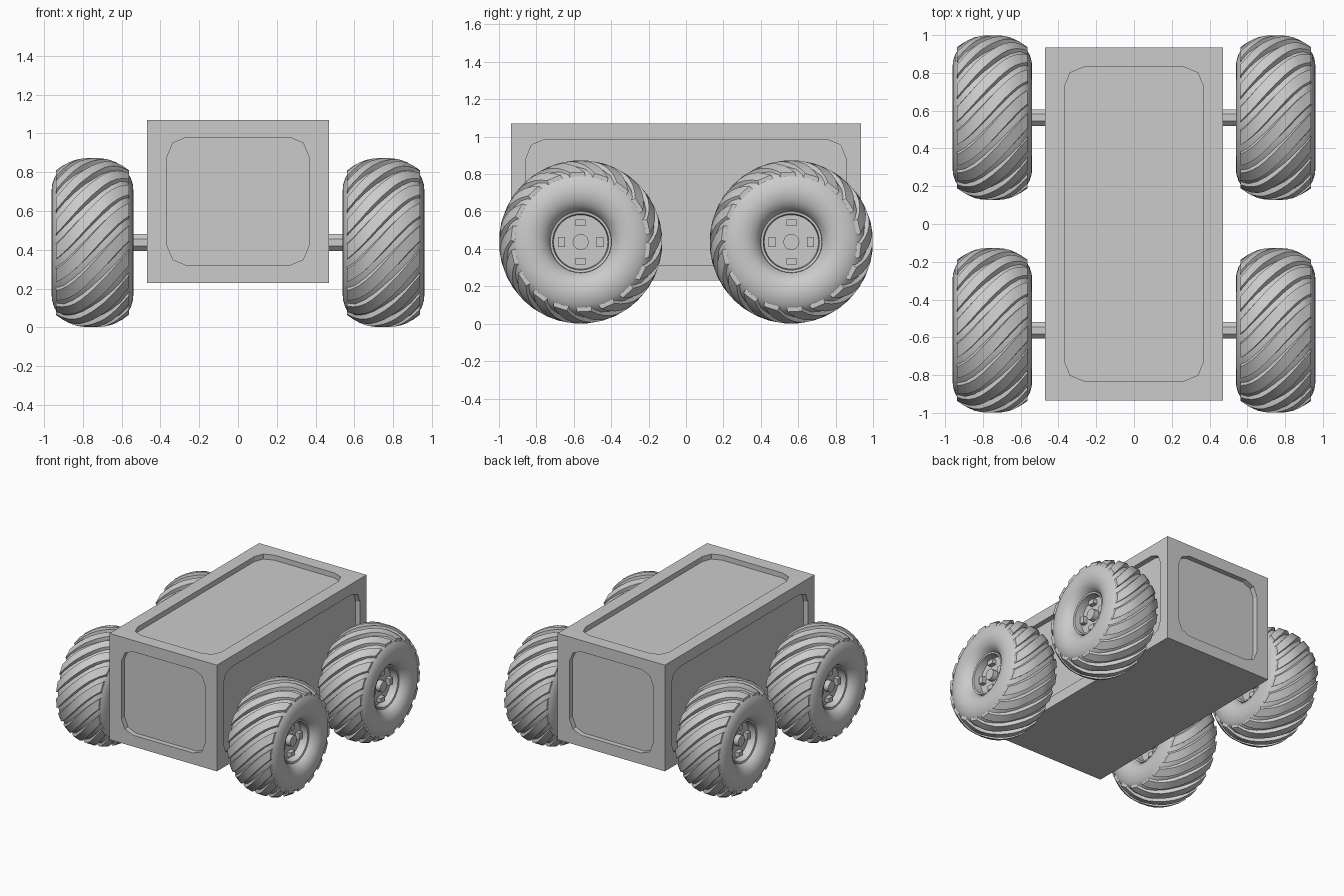
import bpy, bmesh
from math import pi, sin, cos, radians
from mathutils import Vector, Matrix

if "Cube" in bpy.data.objects:
    bpy.data.objects.remove(bpy.data.objects["Cube"])


def make_object(name, bm):
    bmesh.ops.recalc_face_normals(bm, faces=bm.faces)
    mesh = bpy.data.meshes.new(name)
    bm.to_mesh(mesh)
    bm.free()
    ob = bpy.data.objects.new(name, mesh)
    bpy.context.collection.objects.link(ob)
    return ob


# Body: box with a rounded recessed panel on every side but the bottom
HX, HY, HZ, CZ = 0.47, 0.935, 0.42, 0.65


def recessed_side(bm, n, u, v, hn, hu, hv, pu, pv, rad=0.1, depth=0.04):
    n, u, v = Vector(n), Vector(u), Vector(v)
    mid = Vector((0, 0, CZ)) + n * hn
    corners, rim, floor = [], [], []
    for k, (su, sv) in enumerate(((1, 1), (-1, 1), (-1, -1), (1, -1))):
        corners.append(bm.verts.new(mid + u * su * hu + v * sv * hv))
        for s in range(3):
            a = (k + s / 2) * pi / 2
            p = mid + u * (su * (pu - rad) + rad * cos(a)) + v * (sv * (pv - rad) + rad * sin(a))
            rim.append(bm.verts.new(p))
            floor.append(bm.verts.new(p - n * depth))
    for k in range(4):
        j = (k + 1) % 4
        bm.faces.new((corners[k], corners[j], rim[3 * j], rim[3 * k + 2]))
        bm.faces.new((corners[k], rim[3 * k + 2], rim[3 * k + 1], rim[3 * k]))
    for i in range(12):
        j = (i + 1) % 12
        bm.faces.new((rim[i], rim[j], floor[j], floor[i]))
    bm.faces.new(floor)


bm = bmesh.new()
X, Y, Z = (1, 0, 0), (0, 1, 0), (0, 0, 1)
for s in (1, -1):
    recessed_side(bm, (s, 0, 0), Y, Z, HX, HY, HZ, 0.855, 0.335)
    recessed_side(bm, (0, s, 0), X, Z, HY, HX, HZ, 0.365, 0.33)
recessed_side(bm, Z, X, Y, HZ, HX, HY, 0.367, 0.83)
bm.faces.new([bm.verts.new((x * HX, y * HY, CZ - HZ)) for x, y in ((1, 1), (-1, 1), (-1, -1), (1, -1))])
bmesh.ops.remove_doubles(bm, verts=bm.verts, dist=1e-4)
make_object("body", bm)

# Axles: eight-sided bars running through the body
R, WY, WX = 0.437, 0.563, 0.75
for name, y in (("front_axle", -WY), ("rear_axle", WY)):
    bm = bmesh.new()
    bmesh.ops.create_cone(bm, cap_ends=True, segments=8, radius1=0.048, radius2=0.048, depth=1.34,
                          matrix=Matrix.Translation((0, y, R)) @ Matrix.Rotation(pi / 2, 4, 'Y')
                          @ Matrix.Rotation(pi / 8, 4, 'Z'))
    make_object(name, bm)


# Wheel: revolved tyre and dished rim, wrapped by slanted lugs
def ring_point(x, r, a):
    return (x, r * cos(a), r * sin(a))


def interp(table, x):
    for (x0, r0), (x1, r1) in zip(table, table[1:]):
        if x <= x1 + 1e-6:
            return r0 + (r1 - r0) * (x - x0) / (x1 - x0)
    return table[-1][1]


bm = bmesh.new()
half = [(0.09, 0.002), (0.09, 0.145), (0.15, 0.15), (0.153, 0.163), (0.145, 0.165), (0.168, 0.178),
        (0.19, 0.2), (0.204, 0.23), (0.211, 0.265), (0.208, 0.3), (0.197, 0.335), (0.178, 0.365),
        (0.145, 0.388), (0.1, 0.402), (0.05, 0.408)]
profile = half + [(-x, r) for x, r in reversed(half)]
SEG = 54
rings = [[bm.verts.new(ring_point(x, r, 2 * pi * i / SEG)) for i in range(SEG)] for x, r in profile]
for a, b in zip(rings, rings[1:]):
    for i in range(SEG):
        j = (i + 1) % SEG
        bm.faces.new((a[i], a[j], b[j], b[i]))
bm.faces.new(rings[0])
bm.faces.new(rings[-1])

# Lugs: trapezoid ridges twisting across the tread
LUGS, TWIST, STEPS, EDGE = 18, 0.95, 12, 0.187
crown = [(0, R), (0.06, 0.434), (0.1, 0.424), (0.14, 0.406), (0.187, 0.374)]
base = [(0, 0.395), (0.1, 0.39), (0.145, 0.375), (0.187, 0.335)]
pitch = 2 * pi / LUGS
for k in range(LUGS):
    prev = None
    for s in range(STEPS + 1):
        x = EDGE * (2 * s / STEPS - 1)
        a = k * pitch - TWIST * x / (2 * EDGE)
        top, low = interp(crown, abs(x)), interp(base, abs(x))
        w, wb = pitch * 0.29, pitch * 0.38
        sec = [bm.verts.new(ring_point(x, r, a + d)) for r, d in
               ((low, -wb), (top, -w), (top, w), (low, wb))]
        if prev:
            for i in range(4):
                j = (i + 1) % 4
                bm.faces.new((prev[i], prev[j], sec[j], sec[i]))
        if s in (0, STEPS):
            bm.faces.new(sec)
        prev = sec

# Hub caps and four wheel nuts on each face
for s in (1, -1):
    bmesh.ops.create_cone(bm, cap_ends=True, segments=12, radius1=0.043, radius2=0.043, depth=0.05,
                          matrix=Matrix.Translation((s * 0.105, 0, 0)) @ Matrix.Rotation(pi / 2, 4, 'Y'))
    for k in range(4):
        bmesh.ops.create_cube(bm, size=1, matrix=Matrix.Rotation(k * pi / 2, 4, 'X')
                              @ Matrix.Translation((s * 0.1, 0.103, 0))
                              @ Matrix.Diagonal((0.05, 0.036, 0.054, 1)))

wheel = make_object("front_right_wheel", bm)
wheel.location = (WX, -WY, R)
bpy.context.view_layer.objects.active = wheel
wheel.select_set(True)
bpy.ops.object.shade_smooth_by_angle(angle=radians(35))

# Remaining wheels share the mesh; left ones are turned around
for name, sx, sy in (("rear_right_wheel", 1, 1), ("front_left_wheel", -1, -1), ("rear_left_wheel", -1, 1)):
    ob = bpy.data.objects.new(name, wheel.data)
    ob.location = (sx * WX, sy * WY, R)
    ob.rotation_euler.z = pi if sx < 0 else 0
    bpy.context.collection.objects.link(ob)
